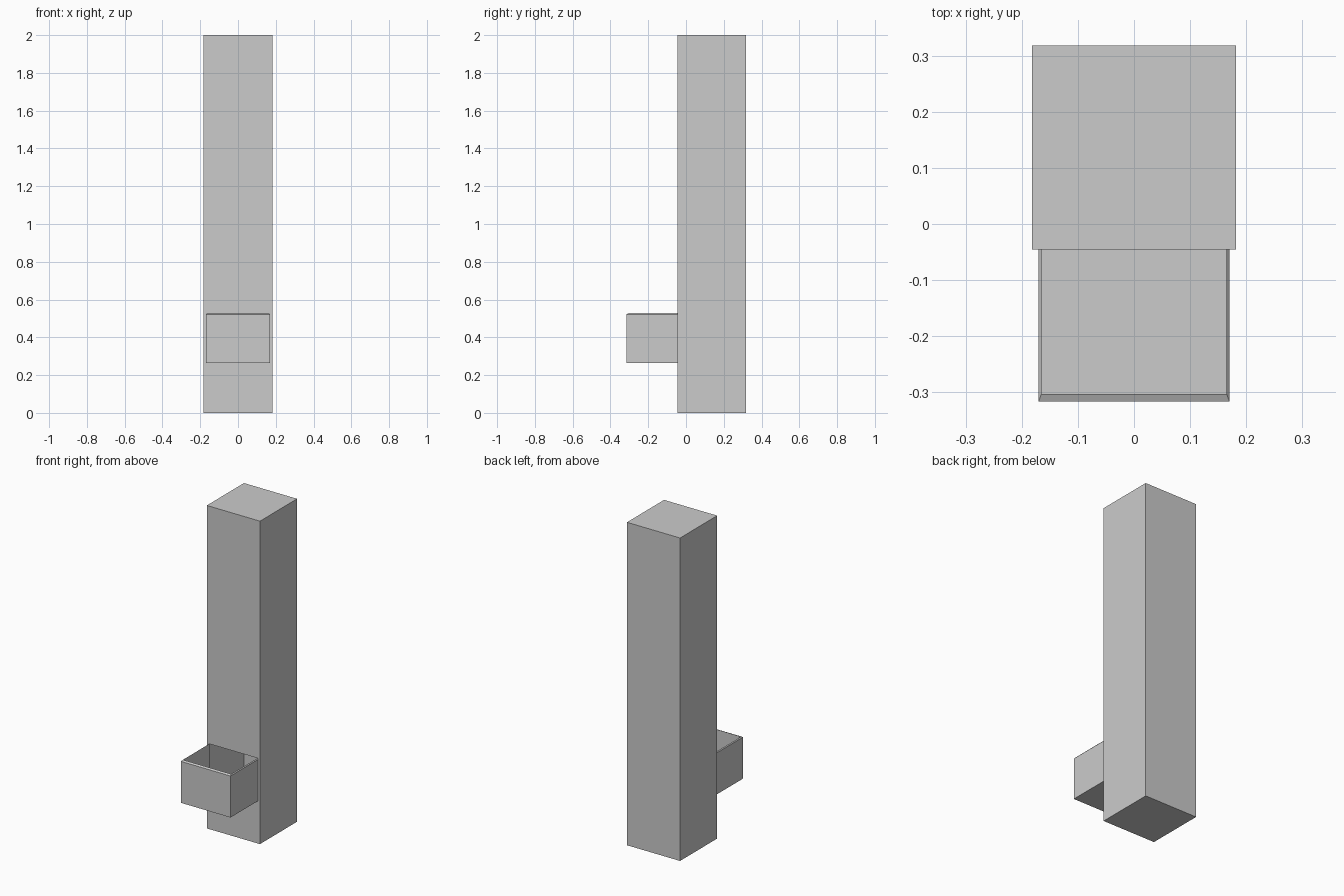
import bpy
import bmesh

if "Cube" in bpy.data.objects:
    bpy.data.objects.remove(bpy.data.objects["Cube"])

HALF_W, FRONT, BACK, HEIGHT = 0.182, -0.045, 0.318, 2.0   # column
TRAY_LOW, TRAY_TOP, TRAY_FRONT = 0.265, 0.528, -0.316     # tray


def finish(name, bm):
    bmesh.ops.remove_doubles(bm, verts=bm.verts, dist=1e-5)
    mesh = bpy.data.meshes.new(name)
    bm.to_mesh(mesh)
    bm.free()
    obj = bpy.data.objects.new(name, mesh)
    bpy.context.collection.objects.link(obj)
    return obj


def quad(bm, pts):
    bm.faces.new([bm.verts.new(p) for p in pts])


# Hollow column: front wall is a 3 x 3 grid with the centre left open
bm = bmesh.new()
xs = (-HALF_W, -0.165, 0.165, HALF_W)
zs = (0, 0.27, TRAY_TOP, HEIGHT)
for i in range(3):
    for j in range(3):
        if (i, j) != (1, 1):
            x0, x1, z0, z1 = xs[i], xs[i + 1], zs[j], zs[j + 1]
            quad(bm, [(x0, FRONT, z0), (x1, FRONT, z0),
                      (x1, FRONT, z1), (x0, FRONT, z1)])

# Column sides and back
plan = [(HALF_W, FRONT), (HALF_W, BACK), (-HALF_W, BACK), (-HALF_W, FRONT)]
for (ax, ay), (bx, by) in zip(plan, plan[1:]):
    quad(bm, [(ax, ay, 0), (bx, by, 0), (bx, by, HEIGHT), (ax, ay, HEIGHT)])

# Column top and bottom
quad(bm, [(x, y, HEIGHT) for x, y in plan])
quad(bm, [(x, y, 0) for x, y in reversed(plan)])
finish("hollow_column", bm)

# Catch tray: U-shaped rings, outer wall up, chamfered rim, inner wall down
bm = bmesh.new()


def ring(half, front, z):
    return [bm.verts.new((x, y, z)) for x, y in
            ((-half, FRONT), (-half, front), (half, front), (half, FRONT))]


rings = [ring(0.17, TRAY_FRONT, TRAY_LOW),
         ring(0.17, TRAY_FRONT, TRAY_TOP - 0.006),
         ring(0.165, -0.303, TRAY_TOP),
         ring(0.165, -0.303, TRAY_LOW + 0.005)]
for low, high in zip(rings, rings[1:]):
    for k in range(3):
        bm.faces.new((low[k], low[k + 1], high[k + 1], high[k]))

# Tray underside and floor
bm.faces.new(rings[0][::-1])
bm.faces.new(rings[3])
bmesh.ops.recalc_face_normals(bm, faces=bm.faces)
finish("catch_tray", bm)
